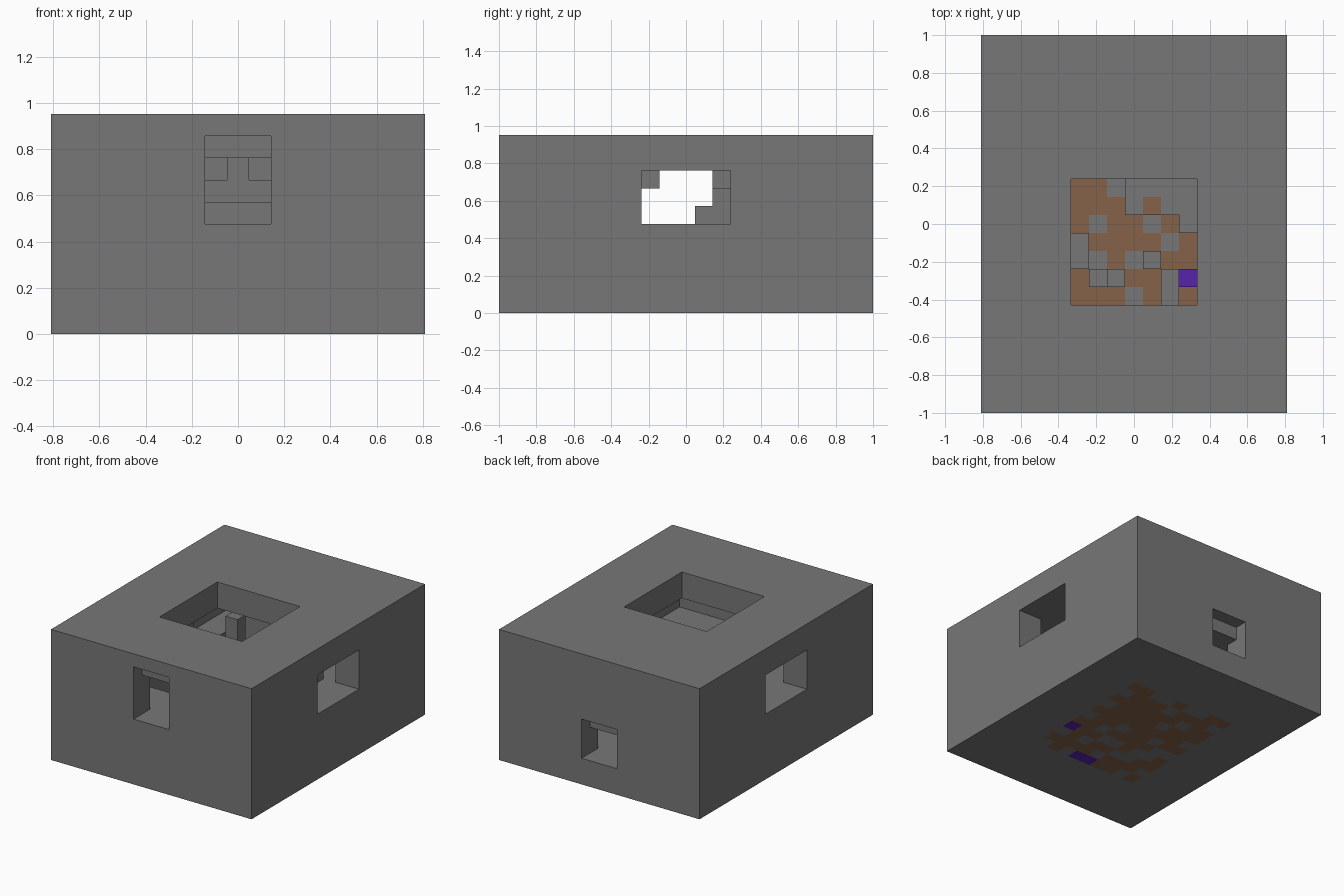
import bpy, bmesh

if "Cube" in bpy.data.objects:
    bpy.data.objects.remove(bpy.data.objects["Cube"])

U = 2 / 21            # one block
W, D, H = 17, 21, 10  # size in blocks


def material(name, color):
    m = bpy.data.materials.new(name)
    m.use_nodes = True
    m.diffuse_color = (*color, 1)
    m.node_tree.nodes["Principled BSDF"].inputs["Base Color"].default_value = (*color, 1)
    return m


stone = material("stone_grey", (0.185, 0.185, 0.185))
earth = material("earth_brown", (0.235, 0.123, 0.067))
violet = material("violet", (0.097, 0.017, 0.43))


def make_object(name, bm, *mats):
    mesh = bpy.data.meshes.new(name)
    bm.to_mesh(mesh)
    bm.free()
    for m in mats:
        mesh.materials.append(m)
    ob = bpy.data.objects.new(name, mesh)
    bpy.context.collection.objects.link(ob)
    return ob


def box(name, x, y, z, mat=stone):
    """Box from block ranges, counted from the front corner."""
    bm = bmesh.new()
    bmesh.ops.create_cube(bm, size=1)
    for v in bm.verts:
        v.co.x = (x[v.co.x > 0] - W / 2) * U
        v.co.y = (y[v.co.y > 0] - D / 2) * U
        v.co.z = z[v.co.z > 0] * U
    return make_object(name, bm, mat)


# Outer shell, hollowed out and pierced
shell = box("outer_shell", (0, W), (0, D), (1, H))
cutters = [
    box("room_cutter", (2, 15), (2, 19), (0.5, 8)),
    box("roof_cutter", (5, 12), (6, 13), (7, 11)),
    box("front_door_cutter", (7, 10), (-1, 3), (5, 8)),
    box("front_lip_cutter", (7, 10), (-1, 1), (5, 9)),
    box("left_window_cutter", (14, 18), (8, 13), (5, 8)),
    box("right_window_cutter", (-1, 3), (8, 13), (5, 8)),
    box("back_door_cutter", (7, 10), (18, 22), (2, 4)),
    box("back_lip_cutter", (7, 10), (20, 22), (2, 5)),
]
for c in cutters:
    mod = shell.modifiers.new(c.name, 'BOOLEAN')
    mod.operation = 'DIFFERENCE'
    mod.solver = 'EXACT'
    mod.object = c
bpy.context.view_layer.update()
cut_mesh = bpy.data.meshes.new_from_object(
    shell.evaluated_get(bpy.context.evaluated_depsgraph_get()))
shell.modifiers.clear()
shell.data = cut_mesh
for c in cutters:
    bpy.data.objects.remove(c)

# Floor slab: # is earth, o is violet, . is stone; rows run back to front
PATTERN = [
    "##..#..##",
    ".###.###.",
    "##.######",
    "###.####.",
    ".########",
    "##.##.##.",
    "..####.##",
    "#..#..##o",
    "##..##.#.",
    ".###.####",
    "#.##oo.#.",
]
bm = bmesh.new()
bmesh.ops.create_grid(bm, x_segments=W, y_segments=D, size=0.5)
for v in bm.verts:
    v.co = (v.co.x * W * U, v.co.y * D * U, U)
for f in bm.faces:
    c = f.calc_center_median()
    col = int(c.x / U + W / 2) - 4
    row = 15 - int(c.y / U + D / 2)
    if 0 <= row < len(PATTERN) and 0 <= col < len(PATTERN[0]):
        f.material_index = ".#o".index(PATTERN[row][col])
floor = make_object("floor_slab", bm, stone, earth, violet)
thick = floor.modifiers.new("thickness", 'SOLIDIFY')
thick.thickness = U
thick.offset = -1

# Ledges around the sunken floor
box("front_ledge", (2, 15), (2, 5), (1, 5))
box("right_ledge", (2, 4), (5, 19), (1, 5))
box("left_ledge", (13, 15), (5, 19), (1, 5))
box("back_floor", (4, 13), (16, 19), (1, 2))
box("back_plateau", (8, 13), (11, 16), (1, 2))
box("plateau_corner", (11, 13), (10, 11), (1, 2))
box("earth_patch", (9, 10), (11, 12), (2, 2.02), earth)

# Stepped balcony over the back door
box("balcony", (4, 13), (17, 19), (4, 6))
box("balcony_step", (4, 13), (18, 19), (6, 7))
box("balcony_post", (8, 9), (18, 19), (7, 8))

# Loose blocks on the floor
box("right_block", (5, 6), (8, 10), (1, 3))
box("middle_block", (9, 10), (8, 9), (1, 3))
box("low_block", (6, 7), (7, 8), (1, 2))
box("tall_block", (7, 8), (7, 8), (1, 3))
box("front_block", (10, 11), (6, 8), (1, 3))
box("violet_block", (11, 12), (7, 8), (1, 2), violet)

# Pillars and blocks under the roof
box("back_right_pillar", (5, 6), (14, 15), (1, 7))
box("back_left_pillar", (10, 11), (14, 15), (2, 7))
box("ceiling_block", (3, 4), (8, 9), (7, 8))
box("window_sill_block", (13, 14), (11, 12), (5, 6))
box("left_window_block", (13, 14), (12, 13), (5, 7))
box("right_window_block", (2, 3), (12, 13), (5, 8))
